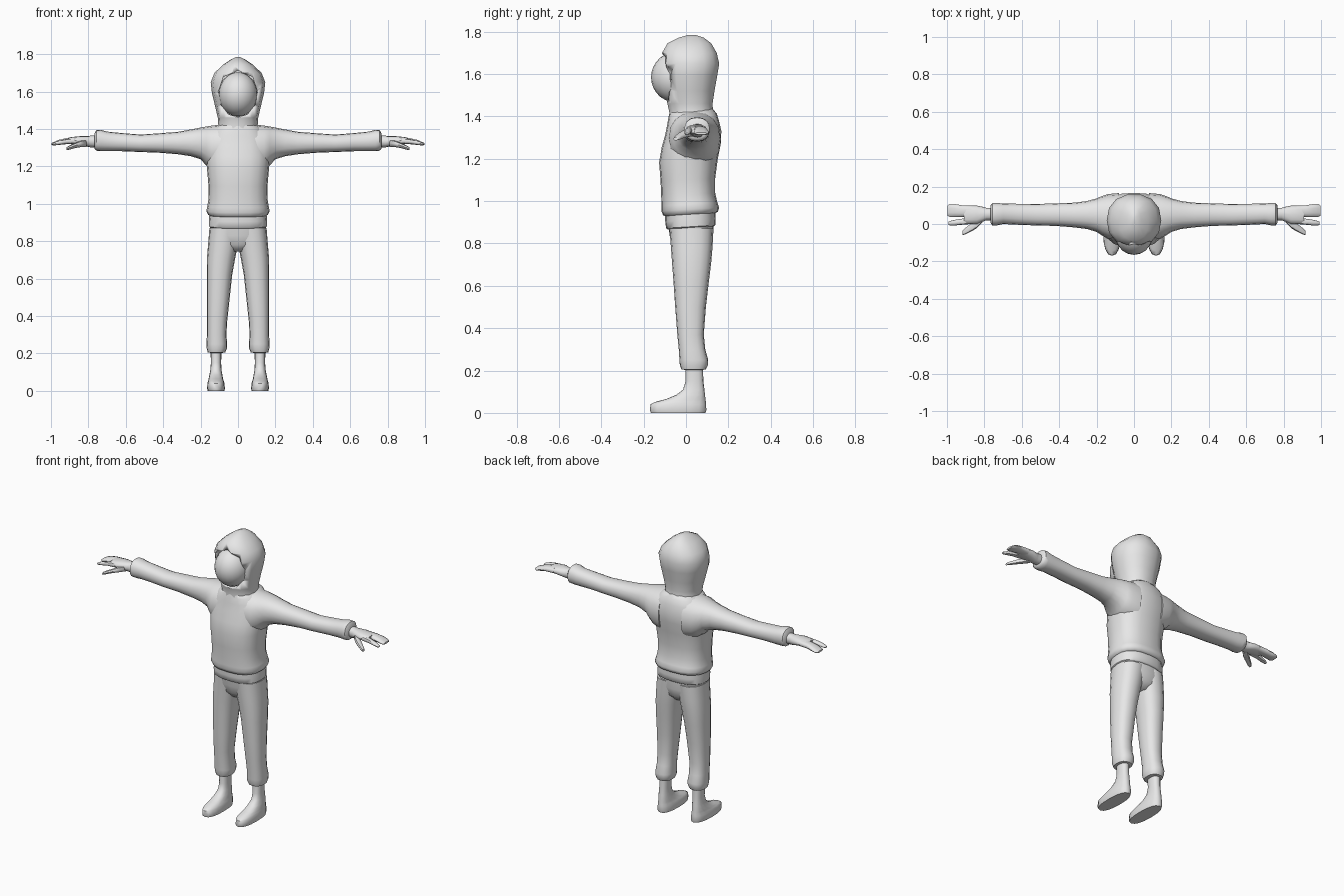
import bpy, bmesh, math

grey = bpy.data.materials.new("soft grey")
grey.diffuse_color = (0.8, 0.8, 0.8, 1)


def finish(name, bm, mirror=False, angle=50):
    bmesh.ops.recalc_face_normals(bm, faces=bm.faces)
    me = bpy.data.meshes.new(name)
    bm.to_mesh(me)
    bm.free()
    me.materials.append(grey)
    ob = bpy.data.objects.new(name, me)
    bpy.context.collection.objects.link(ob)
    bpy.ops.object.select_all(action='DESELECT')
    ob.select_set(True)
    bpy.context.view_layer.objects.active = ob
    bpy.ops.object.shade_smooth_by_angle(angle=math.radians(angle))
    if mirror:
        m = ob.modifiers.new("mirror", 'MIRROR')
        m.use_mirror_merge = False
    return ob


def loft(name, axis, rows, n=16, power=2.3, slope=0, mirror=False, angle=50):
    """Rows are (position, low a, high a, low b, high b); a, b are the other two axes."""
    bm = bmesh.new()
    rings = []
    for t, a0, a1, b0, b1 in rows:
        ring = []
        for i in range(n):
            w = 2 * math.pi * i / n
            c, s = math.cos(w), math.sin(w)
            a = (a0 + a1) / 2 + (a1 - a0) / 2 * math.copysign(abs(c) ** (2 / power), c)
            b = (b0 + b1) / 2 + (b1 - b0) / 2 * math.copysign(abs(s) ** (2 / power), s)
            ring.append(bm.verts.new((t, a, b) if axis == 'x' else (a, b, t + slope * b)))
        rings.append(ring)
    for lo, hi in zip(rings, rings[1:]):
        for i in range(n):
            j = (i + 1) % n
            bm.faces.new((lo[i], lo[j], hi[j], hi[i]))
    bm.faces.new(rings[0])
    bm.faces.new(rings[-1])
    return finish(name, bm, mirror, angle)


def body(rows):
    """Symmetric rows: (z, half width, front y, back y)."""
    return [(z, -w, w, f, b) for z, w, f, b in rows]


# Jacket body with a slanted hem
loft("jacket_body", 'z', body([
    (.935, .150, -.098, .138), (.94, .160, -.108, .150), (.96, .170, -.116, .157),
    (.985, .164, -.116, .148), (1.03, .157, -.117, .138), (1.10, .158, -.120, .138),
    (1.19, .166, -.127, .150), (1.26, .172, -.115, .164), (1.32, .168, -.098, .167),
    (1.37, .152, -.088, .156), (1.405, .125, -.082, .145), (1.43, .09, -.076, .125)]),
    n=20, power=2.5, slope=.06)

# Sleeves flaring into the body, gathered at the cuff
loft("sleeve", 'x', [
    (.08, -.085, .165, 1.16, 1.425), (.14, -.080, .160, 1.18, 1.418),
    (.17, -.062, .150, 1.205, 1.413), (.20, -.042, .137, 1.238, 1.408),
    (.25, -.027, .123, 1.254, 1.398), (.32, -.018, .114, 1.265, 1.385),
    (.42, -.010, .110, 1.273, 1.377), (.52, -.008, .107, 1.277, 1.370),
    (.62, -.004, .108, 1.281, 1.378), (.70, .0, .110, 1.281, 1.386),
    (.735, -.008, .112, 1.281, 1.396), (.757, -.008, .112, 1.284, 1.394),
    (.768, .008, .098, 1.296, 1.376)], mirror=True)

# Hands
loft("palm", 'x', [
    (.74, .02, .088, 1.30, 1.366), (.79, .02, .086, 1.302, 1.364),
    (.80, .016, .09, 1.304, 1.362), (.84, .0, .098, 1.312, 1.362),
    (.89, .0, .098, 1.318, 1.357), (.91, .006, .095, 1.320, 1.352)],
    n=12, mirror=True)
loft("grouped_fingers", 'x', [
    (.87, .038, .098, 1.318, 1.356), (.92, .037, .100, 1.318, 1.352),
    (.96, .037, .107, 1.314, 1.342), (.985, .038, .108, 1.311, 1.331),
    (.998, .044, .098, 1.314, 1.325)], n=10, mirror=True)
loft("index_finger", 'x', [
    (.87, .0, .034, 1.320, 1.352), (.92, -.004, .028, 1.320, 1.346),
    (.96, -.008, .022, 1.315, 1.337), (.985, -.007, .016, 1.312, 1.327),
    (.993, -.003, .011, 1.314, 1.323)], n=8, mirror=True)
loft("thumb", 'x', [
    (.81, .010, .05, 1.305, 1.345), (.84, -.022, .03, 1.303, 1.338),
    (.87, -.040, .004, 1.298, 1.325), (.90, -.055, -.020, 1.290, 1.312),
    (.918, -.060, -.036, 1.286, 1.302)], n=8, mirror=True)

# Hood with a pointed face opening
hood = loft("hood", 'z', body([
    (1.37, .12, -.085, .145), (1.415, .105, -.080, .130), (1.46, .108, -.090, .128),
    (1.52, .122, -.105, .137), (1.59, .139, -.116, .150), (1.65, .146, -.120, .160),
    (1.70, .126, -.116, .148), (1.745, .078, -.090, .122), (1.772, .038, -.035, .085),
    (1.785, .010, .010, .045)]), n=14, power=2.25)
half = [(0, 1.712), (.078, 1.678), (.104, 1.60), (.092, 1.53), (.05, 1.478), (0, 1.464)]
outline = half + [(-x, z) for x, z in half[-2:0:-1]]
bm = bmesh.new()
face = bm.faces.new([bm.verts.new((x, -.3, z)) for x, z in outline])
moved = bmesh.ops.extrude_face_region(bm, geom=[face])["geom"]
bmesh.ops.translate(bm, vec=(0, .27, 0),
                    verts=[v for v in moved if isinstance(v, bmesh.types.BMVert)])
cutter = finish("hood_opening_cutter", bm)
cutter.hide_render = True
cutter.hide_viewport = True
cut = hood.modifiers.new("opening", 'BOOLEAN')
cut.operation = 'DIFFERENCE'
cut.solver = 'EXACT'
cut.object = cutter

# Face inside the hood
bm = bmesh.new()
bmesh.ops.create_uvsphere(bm, u_segments=20, v_segments=14, radius=1)
for v in bm.verts:
    v.co = (v.co.x * .104, -.05 + v.co.y * .115, 1.585 + v.co.z * .118)
finish("head", bm)

# Shirt hem showing below the jacket
loft("shirt_hem", 'z', body([
    (.872, .148, -.086, .130), (.878, .156, -.094, .138), (.91, .156, -.098, .140),
    (.95, .152, -.098, .138)]), n=20, power=2.5, slope=.06)

# Trousers
loft("trouser_seat", 'z', body([
    (.745, .05, -.035, .085), (.78, .12, -.064, .118), (.83, .152, -.076, .128),
    (.90, .150, -.086, .130)]), n=20, power=2.5)
loft("trouser_leg", 'z', [
    (.203, .082, .148, -.004, .080), (.206, .068, .162, -.022, .094),
    (.225, .060, .167, -.029, .103), (.25, .058, .169, -.031, .105),
    (.30, .062, .166, -.034, .091), (.37, .058, .166, -.041, .084),
    (.50, .044, .167, -.051, .094), (.62, .031, .167, -.059, .108),
    (.71, .015, .166, -.066, .119), (.78, .0, .160, -.071, .125),
    (.87, -.02, .153, -.078, .130)], power=2.4, mirror=True)

# Ankle and foot, flat soled
loft("foot", 'z', [
    (0, .072, .162, -.166, .092), (.012, .070, .165, -.170, .096),
    (.04, .072, .164, -.168, .095), (.052, .076, .160, -.145, .094),
    (.065, .080, .157, -.095, .092), (.085, .083, .153, -.046, .090),
    (.11, .088, .148, -.014, .087), (.15, .090, .145, -.002, .082),
    (.23, .088, .147, -.002, .080)], power=2.4, mirror=True)
